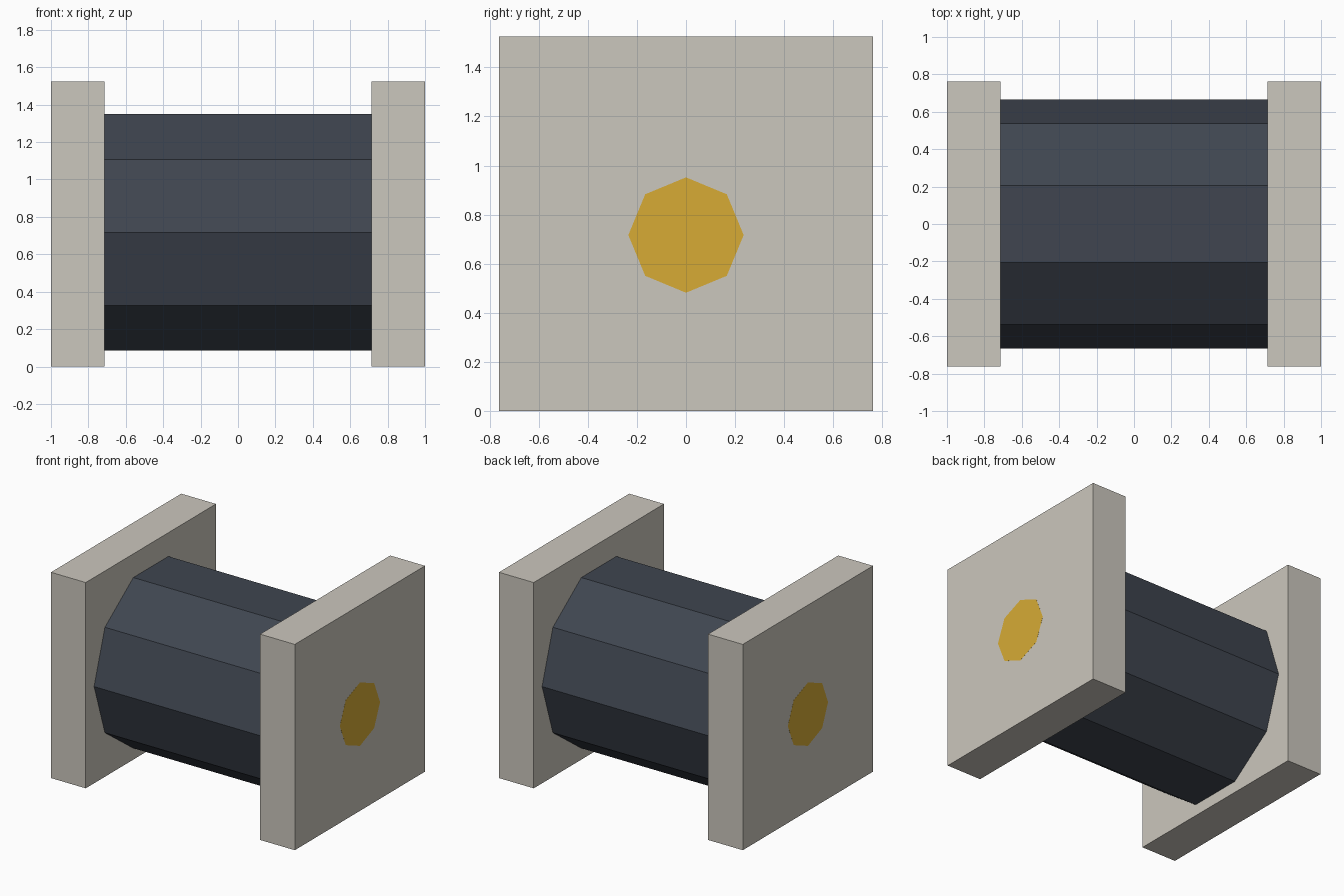
import bpy, bmesh, math
from mathutils import Matrix

if "Cube" in bpy.data.objects:
    bpy.data.objects.remove(bpy.data.objects["Cube"])

def material(name, rgb):
    m = bpy.data.materials.new(name)
    m.diffuse_color = (*rgb, 1)
    m.use_nodes = True
    m.node_tree.nodes["Principled BSDF"].inputs["Base Color"].default_value = m.diffuse_color
    return m

def add(name, bm, mat):
    bmesh.ops.recalc_face_normals(bm, faces=bm.faces)
    me = bpy.data.meshes.new(name)
    bm.to_mesh(me)
    bm.free()
    me.materials.append(mat)
    ob = bpy.data.objects.new(name, me)
    bpy.context.collection.objects.link(ob)
    return ob

def prism(name, sides, radius, half_length, z, mat):
    """Flat-faced prism along x, with one corner pointing to -y."""
    bm = bmesh.new()
    ring = []
    for i in range(sides):
        a = 2 * math.pi * i / sides
        ring.append(bm.verts.new((-half_length, -radius * math.cos(a), z + radius * math.sin(a))))
    cap = bm.faces.new(ring)
    ext = bmesh.ops.extrude_face_region(bm, geom=[cap], use_keep_orig=True)
    moved = [v for v in ext["geom"] if isinstance(v, bmesh.types.BMVert)]
    bmesh.ops.translate(bm, verts=moved, vec=(2 * half_length, 0, 0))
    return add(name, bm, mat)

def box(name, size, centre, mat):
    bm = bmesh.new()
    bmesh.ops.create_cube(bm, size=1, matrix=Matrix.Translation(centre) @ Matrix.Diagonal((*size, 1)))
    return add(name, bm, mat)

plate_mat = material("pale_plate", (0.60, 0.57, 0.51))
drum_mat = material("dark_slate", (0.05, 0.06, 0.08))
axle_mat = material("yellow", (0.68, 0.41, 0.036))

H = 1.525       # plate width and height
AXIS_Z = 0.717  # drum axis, a little below plate centre

# Square end plates
for side, x in (("left", -1), ("right", 1)):
    box(f"{side}_end_plate", (0.285, H, H), (x * 0.857, 0, H / 2), plate_mat)

# Ten-sided drum between the plates
prism("drum", 10, 0.665, 0.72, AXIS_Z, drum_mat)

# Eight-sided axle, its ends flush with the outer plate faces
prism("axle", 8, 0.235, 1.0, AXIS_Z, axle_mat)
